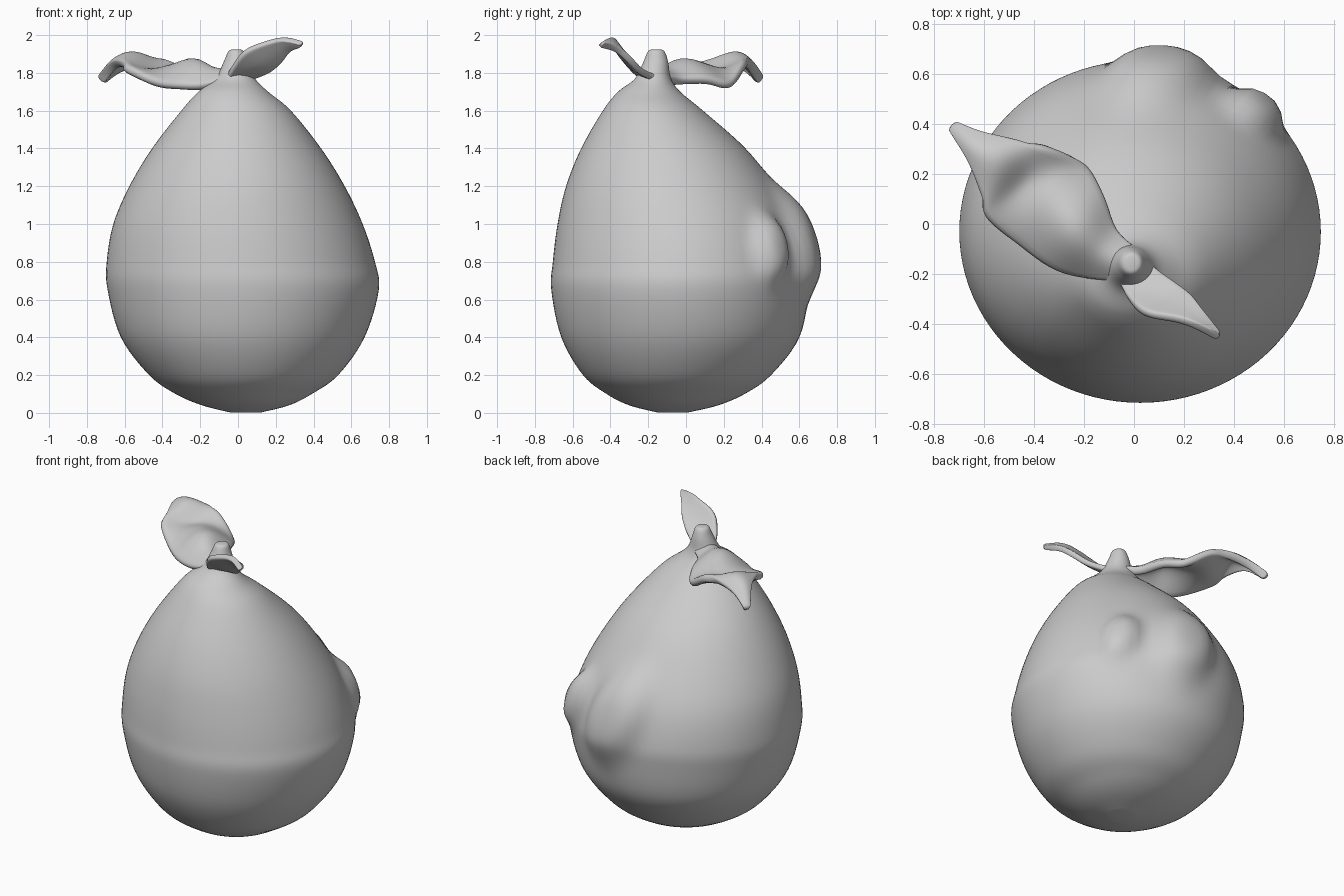
import bpy, bmesh, math
from mathutils import Vector


def finish(name, bm):
    bmesh.ops.recalc_face_normals(bm, faces=bm.faces)
    mesh = bpy.data.meshes.new(name)
    bm.to_mesh(mesh)
    bm.free()
    mesh.shade_smooth()
    ob = bpy.data.objects.new(name, mesh)
    bpy.context.collection.objects.link(ob)
    return ob


def spline(rows, steps):
    """Catmull-Rom interpolation of number rows."""
    out = []
    for i in range(len(rows) - 1):
        p = [rows[max(0, min(len(rows) - 1, i + k))] for k in (-1, 0, 1, 2)]
        for s in range(steps):
            t = s / steps
            out.append([0.5 * (2 * b + (c - a) * t + (2 * a - 5 * b + 4 * c - d) * t * t
                               + (3 * b - a - 3 * c + d) * t ** 3) for a, b, c, d in zip(*p)])
    out.append(rows[-1])
    return out


# Fruit body with stem knob: height, x min, x max, y min, y max
RINGS = [
    (0.002, -0.04, 0.12, -0.15, 0.01),
    (0.04, -0.19, 0.27, -0.30, 0.17),
    (0.10, -0.33, 0.39, -0.42, 0.31),
    (0.20, -0.47, 0.53, -0.545, 0.45),
    (0.40, -0.62, 0.67, -0.66, 0.60),
    (0.65, -0.69, 0.745, -0.713, 0.65),
    (0.80, -0.695, 0.725, -0.705, 0.645),
    (1.00, -0.66, 0.66, -0.68, 0.585),
    (1.20, -0.575, 0.565, -0.635, 0.47),
    (1.40, -0.455, 0.44, -0.555, 0.315),
    (1.60, -0.30, 0.28, -0.44, 0.09),
    (1.70, -0.21, 0.16, -0.36, -0.03),
    (1.77, -0.12, 0.09, -0.27, -0.08),
    (1.86, -0.075, 0.05, -0.225, -0.095),
    (1.915, -0.05, 0.03, -0.20, -0.115),
    (1.925, -0.02, 0.00, -0.17, -0.145),
]
# Swellings on the back: angle, height, half width, half height, lift, lean
BUMPS = [(82, 0.90, 0.19, 0.29, 0.075, 0.15), (47, 0.87, 0.115, 0.17, 0.065, 0.1)]
N = 96

bm = bmesh.new()
loops = []
for z, x0, x1, y0, y1 in spline(RINGS, 6):
    cx, cy, rx, ry = (x0 + x1) / 2, (y0 + y1) / 2, (x1 - x0) / 2, (y1 - y0) / 2
    loop = []
    for i in range(N):
        a = math.tau * i / N
        lift = 0
        for deg, bz, w, h, amt, lean in BUMPS:
            v = z - bz
            u = (a - math.radians(deg)) * rx - lean * v
            lift += amt * math.exp(-((u / w) ** 2 + (v / h) ** 2) ** 2)
        c, s = math.cos(a), math.sin(a)
        loop.append(bm.verts.new((cx + (rx + lift) * c, cy + (ry + lift) * s, z + 0.3 * lift)))
    loops.append(loop)
for lo, hi in zip(loops, loops[1:]):
    for i in range(N):
        j = (i + 1) % N
        bm.faces.new((lo[i], lo[j], hi[j], hi[i]))
bm.faces.new(loops[0][::-1])
bm.faces.new(loops[-1])
finish("fruit_body", bm)


def leaf(name, rows, thick):
    """Each row: one edge, the midrib, other edge (xyz each)."""
    bm = bmesh.new()
    grid = []
    for row in spline(rows, 4):
        pts = spline([row[k:k + 3] for k in (0, 3, 6)], 4)
        grid.append([bm.verts.new(p) for p in pts])
    for a, b in zip(grid, grid[1:]):
        for i in range(len(a) - 1):
            bm.faces.new((a[i], a[i + 1], b[i + 1], b[i]))
    ob = finish(name, bm)
    sol = ob.modifiers.new("thickness", 'SOLIDIFY')
    sol.thickness, sol.offset = thick, 0
    sub = ob.modifiers.new("round", 'SUBSURF')
    sub.levels = sub.render_levels = 1


# Large crumpled leaf
leaf("large_leaf", [
    (-0.04, -0.22, 1.76, -0.03, -0.16, 1.80, 0.00, -0.10, 1.76),
    (-0.18, -0.21, 1.72, -0.14, -0.11, 1.81, -0.08, -0.02, 1.75),
    (-0.31, -0.18, 1.72, -0.24, -0.02, 1.86, -0.13, 0.12, 1.75),
    (-0.44, -0.10, 1.74, -0.33, 0.09, 1.83, -0.20, 0.24, 1.73),
    (-0.59, 0.02, 1.82, -0.44, 0.17, 1.80, -0.34, 0.31, 1.84),
    (-0.61, 0.12, 1.84, -0.54, 0.25, 1.89, -0.46, 0.33, 1.85),
    (-0.66, 0.27, 1.84, -0.64, 0.31, 1.86, -0.61, 0.36, 1.82),
    (-0.73, 0.38, 1.76, -0.725, 0.39, 1.76, -0.71, 0.40, 1.76),
], 0.05)

# Small upturned leaf
leaf("small_leaf", [
    (-0.06, -0.22, 1.76, -0.02, -0.18, 1.77, 0.05, -0.13, 1.77),
    (-0.03, -0.29, 1.83, 0.02, -0.24, 1.80, 0.09, -0.18, 1.78),
    (0.04, -0.36, 1.92, 0.10, -0.30, 1.85, 0.17, -0.24, 1.81),
    (0.17, -0.385, 1.97, 0.20, -0.34, 1.91, 0.23, -0.29, 1.86),
    (0.25, -0.41, 1.98, 0.265, -0.39, 1.95, 0.28, -0.36, 1.92),
    (0.34, -0.455, 1.955, 0.34, -0.45, 1.95, 0.34, -0.445, 1.945),
], 0.035)
